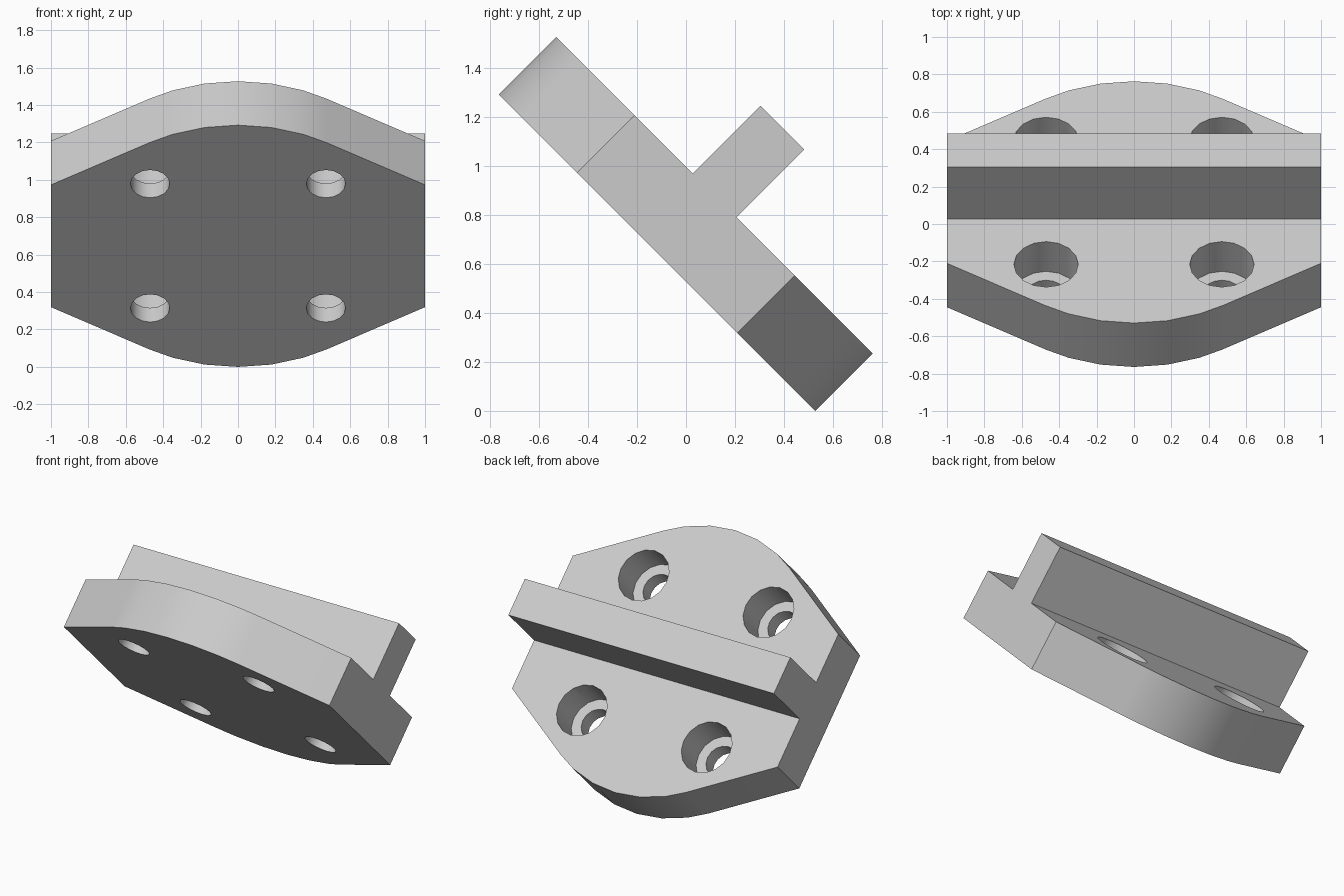
import bpy
import bmesh
from math import sin, cos, radians
from mathutils import Matrix

cube = bpy.data.objects.get("Cube")
if cube:
    bpy.data.objects.remove(cube, do_unlink=True)

THICK = 0.332        # plate thickness
RADIUS = 0.914       # rounded ends of the plate
EDGE = 0.4625        # half length of the straight sides
RIB_TOP = 0.724
RIB_HALF = 0.126
HOLE = 0.47          # hole offset in both directions
LEDGE = 0.107        # height of the counterbore ledge

grey = bpy.data.materials.new("plain grey")
grey.use_nodes = True
colour = (0.6, 0.6, 0.6, 1)
grey.diffuse_color = colour
grey.node_tree.nodes["Principled BSDF"].inputs["Base Color"].default_value = colour


def prism(name, outline, z0, z1):
    """Extrude a flat outline from z0 to z1."""
    bm = bmesh.new()
    face = bm.faces.new([bm.verts.new((x, y, z0)) for x, y in outline])
    top = bmesh.ops.extrude_face_region(bm, geom=[face])["geom"]
    moved = [v for v in top if isinstance(v, bmesh.types.BMVert)]
    bmesh.ops.translate(bm, verts=moved, vec=(0, 0, z1 - z0))
    bmesh.ops.recalc_face_normals(bm, faces=bm.faces)
    mesh = bpy.data.meshes.new(name)
    bm.to_mesh(mesh)
    bm.free()
    mesh.materials.append(grey)
    obj = bpy.data.objects.new(name, mesh)
    bpy.context.collection.objects.link(obj)
    return obj


def circle(cx, cy, r, count=16):
    step = radians(360 / count)
    return [(cx + r * cos(i * step), cy + r * sin(i * step)) for i in range(count)]


def combine(target, tool, operation):
    """Apply a boolean and discard the tool."""
    mod = target.modifiers.new(operation, "BOOLEAN")
    mod.operation = operation
    mod.solver = "EXACT"
    mod.object = tool
    bpy.context.view_layer.objects.active = target
    bpy.ops.object.modifier_apply(modifier=mod.name)
    bpy.data.objects.remove(tool, do_unlink=True)


# Plate: straight sides, tangent flanks and rounded ends
arc = [radians(a) for a in (31.2, 22.5, 11.25, 0, -11.25, -22.5, -31.2)]
half = [(1, EDGE)] + [(RADIUS * sin(a), RADIUS * cos(a)) for a in arc] + [(-1, EDGE)]
bracket = prism("mounting_bracket", half + [(-x, -y) for x, y in half], 0, THICK)

# Rib across the middle of the plate
rib = prism("rib", [(-1, -RIB_HALF), (1, -RIB_HALF), (1, RIB_HALF), (-1, RIB_HALF)],
            THICK / 2, RIB_TOP)
combine(bracket, rib, "UNION")

# Four counterbored bolt holes
for sx in (-1, 1):
    for sy in (-1, 1):
        x, y = sx * HOLE, sy * HOLE
        combine(bracket, prism("bore", circle(x, y, 0.105), -0.1, THICK), "DIFFERENCE")
        combine(bracket, prism("counterbore", circle(x, y, 0.172), LEDGE, THICK + 0.1),
                "DIFFERENCE")

# Smooth curved walls, crisp edges
bpy.ops.object.select_all(action="DESELECT")
bracket.select_set(True)
bpy.context.view_layer.objects.active = bracket
bpy.ops.object.shade_smooth_by_angle(angle=radians(28))
normals = bracket.modifiers.new("flat_face_normals", "WEIGHTED_NORMAL")
normals.keep_sharp = True

# Tilt the finished part onto its rounded end
bracket.data.transform(Matrix.Translation((0, -0.118, 0.6463)) @ Matrix.Rotation(radians(-45), 4, "X"))
